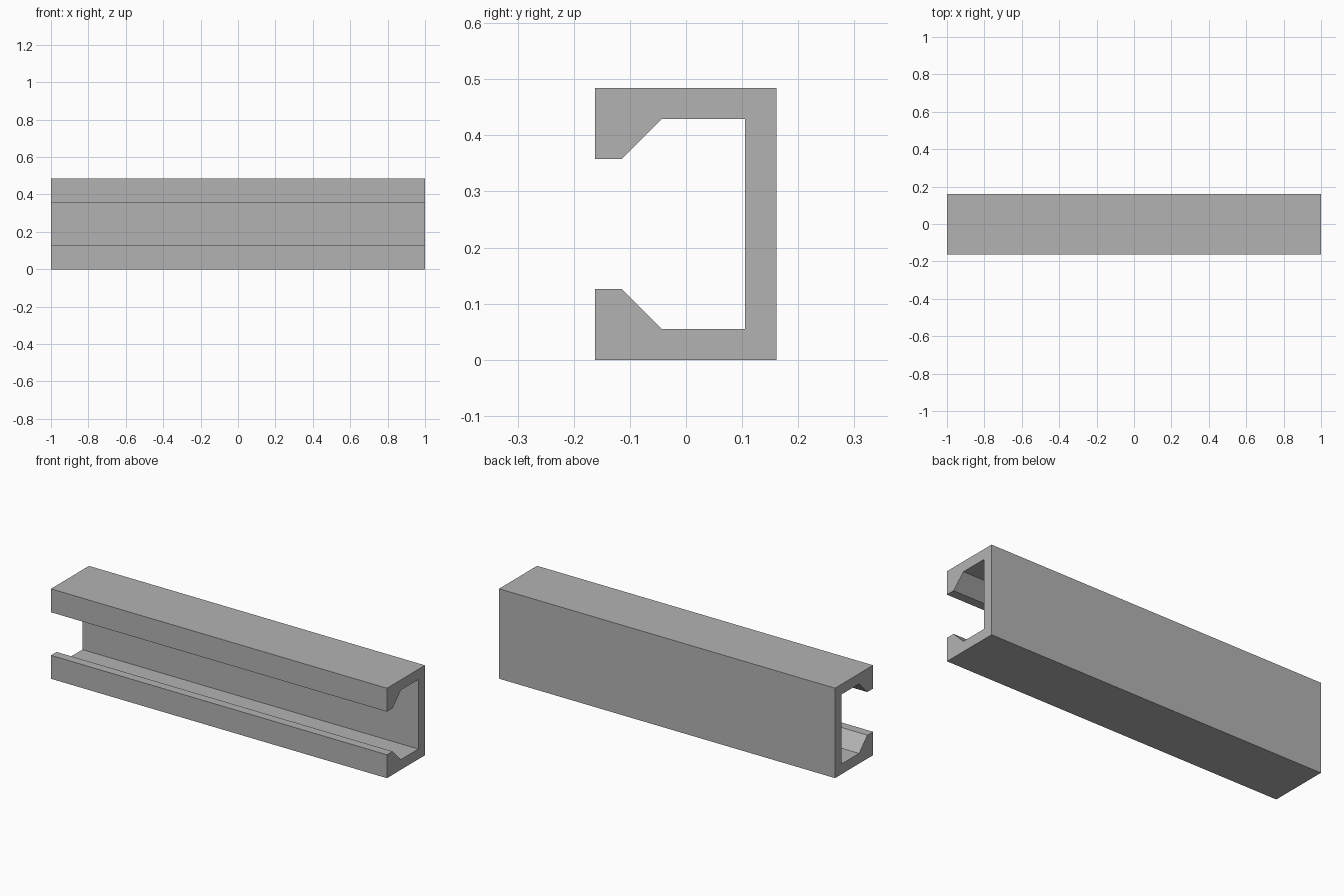
import bpy
import bmesh

cube = bpy.data.objects.get("Cube")
if cube:
    bpy.data.objects.remove(cube, do_unlink=True)

LENGTH, HEIGHT = 2.0, 0.484

# Plain grey metal
grey = bpy.data.materials.new("grey_metal")
grey.use_nodes = True
colour = (0.45, 0.45, 0.45, 1)
grey.diffuse_color = colour
grey.node_tree.nodes["Principled BSDF"].inputs["Base Color"].default_value = colour

# Lower half of the channel section (y, z), mirrored for the upper half
lower = [(0.161, 0), (-0.162, 0), (-0.162, 0.126), (-0.114, 0.126),
         (-0.043, 0.055), (0.105, 0.055)]
upper = [(y, HEIGHT - z) for y, z in reversed(lower)]
section = lower + upper

# Extrude the section along x into a slotted rail
bm = bmesh.new()
end = bm.faces.new([bm.verts.new((-LENGTH / 2, y, z)) for y, z in section])
extruded = bmesh.ops.extrude_face_region(bm, geom=[end], use_keep_orig=True)
moved = [v for v in extruded["geom"] if isinstance(v, bmesh.types.BMVert)]
bmesh.ops.translate(bm, verts=moved, vec=(LENGTH, 0, 0))
bmesh.ops.recalc_face_normals(bm, faces=bm.faces)

mesh = bpy.data.meshes.new("slotted_channel_rail")
bm.to_mesh(mesh)
bm.free()
mesh.materials.append(grey)
rail = bpy.data.objects.new("slotted_channel_rail", mesh)
bpy.context.collection.objects.link(rail)
